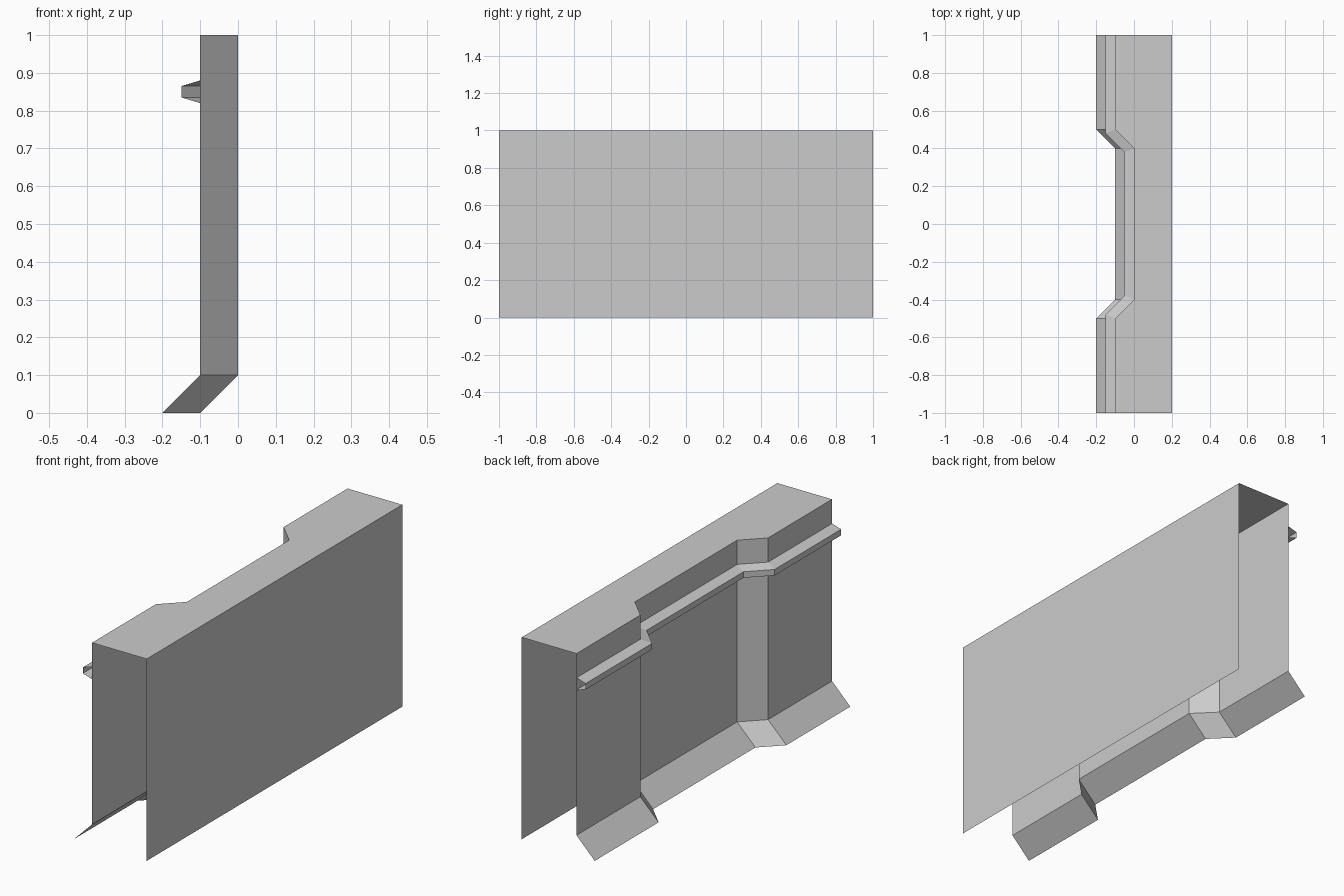
import bpy
import bmesh

cube = bpy.data.objects.get("Cube")
if cube:
    bpy.data.objects.remove(cube, do_unlink=True)

grey = bpy.data.materials.new("plain_grey")
grey.use_nodes = True
colour = (0.6, 0.6, 0.6, 1)
grey.diffuse_color = colour
grey.node_tree.nodes["Principled BSDF"].inputs["Base Color"].default_value = colour

# Plan of the recessed wall, running from front to back
PLAN = [(-0.1, -1), (-0.1, -0.5), (0, -0.4), (0, 0.4), (-0.1, 0.5), (-0.1, 1)]
BACK = 0.2
MITRE = 0.4142  # tangent of half the bend angle


def row(bm, z, out=0, mitred=False):
    """Plan line at height z, pushed outwards, with optional mitred corners."""
    bends = [0, -1, -1, 1, 1, 0]
    verts = []
    for (x, y), bend in zip(PLAN, bends):
        # each corner slides along the wall so the offset stays parallel
        shift = -bend * MITRE * out if mitred else 0
        verts.append(bm.verts.new((x - out, y + shift, z)))
    return verts


def skin(bm, rows):
    """Join consecutive rows, lowest first, with outward-facing quads."""
    for low, high in zip(rows, rows[1:]):
        for i in range(len(low) - 1):
            bm.faces.new((low[i], high[i], high[i + 1], low[i + 1]))


def finish(bm, name):
    mesh = bpy.data.meshes.new(name)
    bm.to_mesh(mesh)
    bm.free()
    mesh.materials.append(grey)
    obj = bpy.data.objects.new(name, mesh)
    bpy.context.collection.objects.link(obj)


# Recessed wall with flared foot, flat top and plain rear panel, open at the ends
bm = bmesh.new()
rows = [row(bm, 0, 0.1), row(bm, 0.1), row(bm, 1)]
skin(bm, rows)
top_front, top_back, foot_front, foot_back = [
    bm.verts.new((BACK, y, z)) for z in (1, 0) for y in (-1, 1)]
bm.faces.new([top_front, top_back] + rows[-1][::-1])
bm.faces.new((foot_front, foot_back, top_back, top_front))
finish(bm, "wall_shell")

# Tapered rail following the wall, open at the ends
bm = bmesh.new()
rail = [(0.82, 0), (0.835, 0.05), (0.865, 0.05), (0.88, 0)]
skin(bm, [row(bm, z, out, True) for z, out in rail])
finish(bm, "wall_rail")
